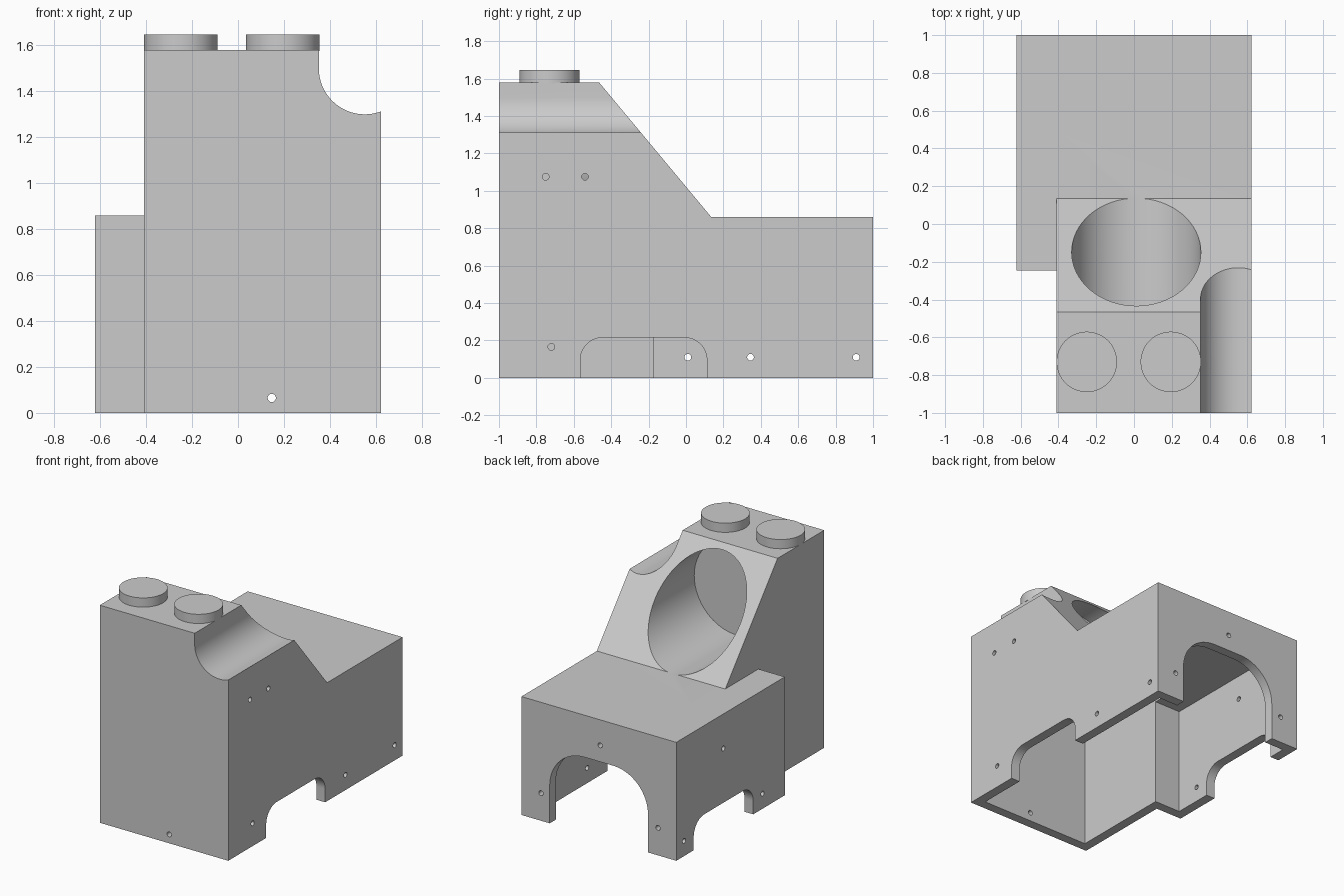
import bpy, bmesh, math
from mathutils import Vector

if "Cube" in bpy.data.objects:
    bpy.data.objects.remove(bpy.data.objects["Cube"], do_unlink=True)

grey = bpy.data.materials.new("plain_grey")
grey.use_nodes = True
GREY = (0.6, 0.6, 0.6, 1)
grey.diffuse_color = GREY
grey.node_tree.nodes["Principled BSDF"].inputs["Base Color"].default_value = GREY

WALL = 0.07


def prism(name, pts, axis, a, b):
    """Extrude a 2D outline along an axis from a to b."""
    place = {"x": lambda p, t: (t, p[0], p[1]),
             "y": lambda p, t: (p[0], t, p[1]),
             "z": lambda p, t: (p[0], p[1], t)}[axis]
    bm = bmesh.new()
    base = bm.faces.new([bm.verts.new(place(p, a)) for p in pts])
    ext = bmesh.ops.extrude_face_region(bm, geom=[base])
    moved = [v for v in ext["geom"] if isinstance(v, bmesh.types.BMVert)]
    bmesh.ops.translate(bm, verts=moved, vec=Vector(place((0, 0), b - a)))
    bmesh.ops.recalc_face_normals(bm, faces=bm.faces)
    mesh = bpy.data.meshes.new(name)
    bm.to_mesh(mesh)
    bm.free()
    mesh.materials.append(grey)
    obj = bpy.data.objects.new(name, mesh)
    bpy.context.collection.objects.link(obj)
    return obj


def rect(u0, u1, v0, v1):
    return [(u0, v0), (u1, v0), (u1, v1), (u0, v1)]


def arc(cu, cv, r, start, end, n):
    return [(cu + r * math.cos(start + (end - start) * i / n),
             cv + r * math.sin(start + (end - start) * i / n)) for i in range(n + 1)]


def circle(cu, cv, r, n=64):
    return arc(cu, cv, r, 0, math.tau, n)[:-1]


def archway(u0, u1, top, r):
    """Opening with rounded upper corners, running below the floor."""
    return ([(u0, -0.1), (u1, -0.1)]
            + arc(u1 - r, top - r, r, 0, math.pi / 2, 16)
            + arc(u0 + r, top - r, r, math.pi / 2, math.pi, 16))


def cut(obj, cutter):
    """Subtract the cutter and discard it."""
    cutter.hide_render = True
    mod = obj.modifiers.new("cut", "BOOLEAN")
    mod.operation, mod.solver, mod.object = "DIFFERENCE", "EXACT", cutter
    bpy.context.view_layer.objects.active = obj
    bpy.ops.object.modifier_apply(modifier=mod.name)
    bpy.data.objects.remove(cutter, do_unlink=True)


def block(name, inset, floor):
    """Stepped block with sloped back; inset shrinks it evenly."""
    deck, top = 0.86 - inset, 1.58 - inset
    slope = lambda z: 0.135 - (z - 0.86) * 0.6 / 0.72 - inset * 1.302
    side = [(-1 + inset, floor), (1 - inset, floor), (1 - inset, deck),
            (slope(deck), deck), (slope(top), top), (-1 + inset, top)]
    obj = prism(name, side, "x", -0.622 + inset, 0.622 - inset)
    # narrower upper part and recessed front corner
    cut(obj, prism("step_cutter", rect(-1, -0.41 + inset, -1.2, 0.5), "z", deck, 2))
    cut(obj, prism("corner_cutter", rect(-1, -0.41 + inset, -1.2, -0.245 + inset), "z", -1, 2))
    # round bore into the slope, and the groove along the upper edge
    cut(obj, prism("bore_cutter", circle(0.012, 1.2, 0.342 + inset), "y", -0.6 - inset, 0.14))
    cut(obj, prism("groove_cutter", arc(0.552, 1.5, 0.2 + inset, math.pi, math.tau, 40)
                   + [(0.752 + inset, 1.8), (0.352 - inset, 1.8)], "y", -1.2, 0.3))
    return obj


# Hollow shell
shell = block("shell", 0, 0)
cut(shell, block("cavity", WALL, -0.1))

# Openings along the bottom of the sides and the back
cut(shell, prism("right_opening", archway(-0.565, 0.112, 0.215, 0.12), "x", 0.5, 0.8))
cut(shell, prism("left_opening", archway(0.117, 0.8, 0.215, 0.12), "x", -0.8, -0.5))
cut(shell, prism("back_opening", archway(-0.395, 0.395, 0.555, 0.28), "y", 0.85, 1.2))

# Small vent holes: axis, start, end, positions
vents = [("x", 0.5, 0.8, [(-0.72, 0.165), (0.345, 0.11), (0.91, 0.11), (-0.75, 1.075), (-0.54, 1.075)]),
         ("x", -0.8, -0.5, [(0.01, 0.11), (0.91, 0.11), (0.46, 0.61)]),
         ("y", 0.85, 1.2, [(-0.01, 0.675), (0.465, 0.2), (-0.475, 0.2)]),
         ("y", -1.2, -0.85, [(0.147, 0.065)])]
for axis, a, b, spots in vents:
    for u, v in spots:
        cut(shell, prism("vent_cutter", circle(u, v, 0.018, 20), axis, a, b))

# Round studs on top
studs = [prism(side + "_stud", circle(x, -0.73, 0.16), "z", 1.575, 1.647)
         for side, x in (("right", -0.25), ("left", 0.195))]

# Smooth the curves, keep edges sharp
bpy.ops.object.select_all(action="DESELECT")
for obj in [shell] + studs:
    obj.select_set(True)
bpy.context.view_layer.objects.active = shell
bpy.ops.object.shade_smooth_by_angle(angle=math.radians(30))
